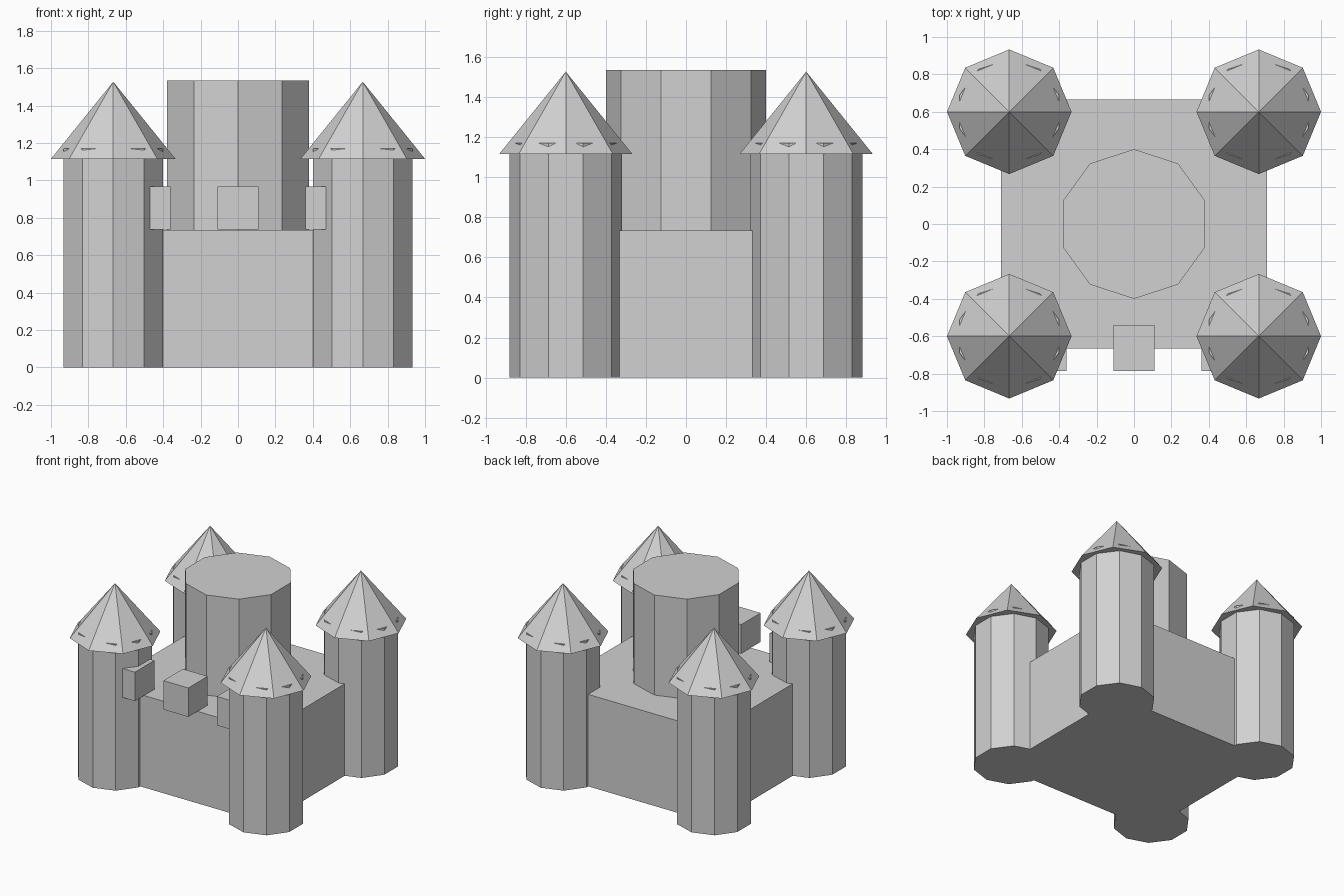
import bpy
from math import radians

default = bpy.data.objects.get("Cube")
if default:
    bpy.data.objects.remove(default, do_unlink=True)

# Single stone colour
stone = bpy.data.materials.new("stone grey")
stone.use_nodes = True
colour = (0.64, 0.64, 0.64, 1)
stone.diffuse_color = colour
stone.node_tree.nodes["Principled BSDF"].inputs["Base Color"].default_value = colour


def finish(name):
    obj = bpy.context.object
    obj.name = obj.data.name = name
    obj.data.materials.append(stone)
    return obj


def box(name, x, y, z):
    """Box given as (low, high) pairs on each axis."""
    spans = (x, y, z)
    bpy.ops.mesh.primitive_cube_add(size=1, location=[(a + b) / 2 for a, b in spans])
    obj = finish(name)
    obj.scale = [b - a for a, b in spans]
    bpy.ops.object.transform_apply(location=False, rotation=False, scale=True)
    return obj


def prism(name, sides, radius, x, y, low, high, tip=None):
    """Upright prism, or a pointed cone when tip is zero, with a corner facing +y."""
    bpy.ops.mesh.primitive_cone_add(
        vertices=sides, radius1=radius, radius2=radius if tip is None else tip,
        depth=high - low, location=(x, y, (low + high) / 2))
    return finish(name)


# Main block and central keep
box("castle_base", (-0.71, 0.71), (-0.665, 0.665), (0, 0.735))
prism("keep", 10, 0.4, 0, 0, 0.7, 1.535)

# Corner towers, whose tops just break through their pointed roofs
for side, x in (("left", 0.667), ("right", -0.667)):
    for end, y in (("front", -0.6), ("back", 0.6)):
        prism(f"{end}_{side}_tower", 10, 0.281, x, y, 0, 1.17)
        prism(f"{end}_{side}_roof", 8, 0.333, x, y, 1.115, 1.527, tip=0)

# Battlement blocks along the front wall
for name, x in (("left", 0.472), ("middle", 0), ("right", -0.472)):
    box(f"{name}_battlement", (x - 0.11, x + 0.11), (-0.785, -0.54), (0.737, 0.968))
